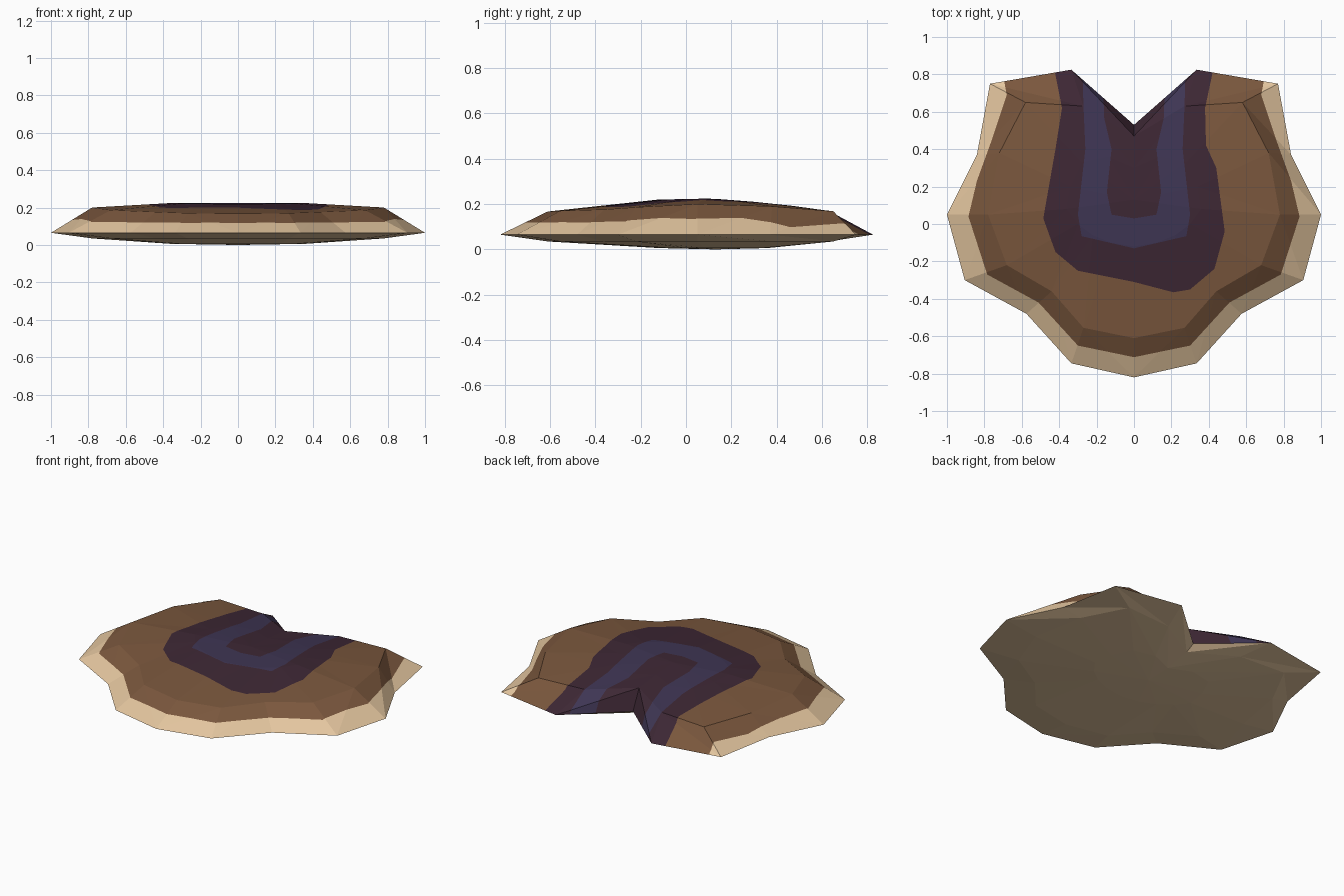
import bpy
import bmesh
from mathutils import Vector
from mathutils.bvhtree import BVHTree
from mathutils.geometry import delaunay_2d_cdt

cube = bpy.data.objects.get("Cube")
if cube:
    bpy.data.objects.remove(cube, do_unlink=True)


def make_material(name, hex_colour):
    """Flat material from a hex colour, stored as linear values."""
    linear = []
    for i in range(0, 6, 2):
        c = int(hex_colour[i:i + 2], 16) / 255
        linear.append(c / 12.92 if c < 0.04 else ((c + 0.055) / 1.055) ** 2.4)
    mat = bpy.data.materials.new(name)
    mat.use_nodes = True
    mat.diffuse_color = (*linear, 1)
    bsdf = mat.node_tree.nodes["Principled BSDF"]
    bsdf.inputs["Base Color"].default_value = (*linear, 1)
    bsdf.inputs["Roughness"].default_value = 0.9
    return mat


materials = [
    make_material("pale tan", "E4C69F"),
    make_material("warm brown", "7A573D"),
    make_material("dark plum", "3D2734"),
    make_material("dusky blue", "3E3553"),
]
TAN, BROWN, PLUM, BLUE = range(4)


def mirrored(half):
    """Close a half ring (front to back on +x) by mirroring it in x."""
    return half + [(-p[0], *p[1:]) for p in reversed(half[1:-1])]


def mirrored_open(half):
    """Close a half loop whose last point is off the centre line."""
    return half + [(-p[0], *p[1:]) for p in reversed(half[1:])]


# Body rings: thin outer edge, shoulder ridge, raised middle
EDGE_Z = 0.065
edge = [(x, y, EDGE_Z) for x, y in mirrored([
    (0, -.82), (.335, -.745), (.575, -.48), (.905, -.3), (1, .05),
    (.84, .37), (.77, .75), (.335, .825), (0, .53)])]
ridge = mirrored([
    (0, -.61, .167), (.27, -.555, .17), (.44, -.36, .176), (.68, -.22, .186),
    (.78, .05, .2), (.72, .38, .19), (.58, .65, .168), (.27, .63, .17),
    (0, .47, .192)])
middle = mirrored([
    (0, -.12, .22), (.12, -.1, .22), (.22, -.06, .221), (.3, 0, .222),
    (.36, .08, .224), (.34, .2, .217), (.28, .33, .207), (.14, .36, .203),
    (0, .3, .21)])


def lowered(ring, z):
    return [(x, y, z) for x, y, _ in ring]


def shell(rings, centre):
    """Points and triangles of concentric rings closed by a centre point."""
    n = len(rings[0])
    points = [Vector(p) for ring in rings for p in ring] + [Vector(centre)]
    tris = []
    for i in range(n):
        j = (i + 1) % n
        for r in range(len(rings) - 1):
            a, b, c, d = r * n + i, r * n + j, (r + 1) * n + j, (r + 1) * n + i
            # Keep the diagonals symmetric left to right
            if i < n // 2:
                tris += [(a, b, c), (a, c, d)]
            else:
                tris += [(a, b, d), (b, c, d)]
        k = (len(rings) - 1) * n
        tris.append((k + i, k + j, len(points) - 1))
    return points, tris


# Nested colour areas in plan, each painted over the one before
brown_area = mirrored_open([
    (0, -.712), (.3, -.65), (.51, -.42), (.785, -.27), (.885, .04),
    (.84, .23), (.76, .45), (.72, .57), (.68, .69), (.73, .95)])
plum_area = [
    (0, -.31), (.21, -.365), (.3, -.35), (.43, -.24), (.485, -.04),
    (.44, .3), (.385, .42), (.38, .62), (.45, .95),
    (-.45, .95), (-.385, .62), (-.42, .4), (-.485, .03), (-.42, -.15),
    (-.3, -.25)]
blue_area = mirrored_open([
    (0, -.13), (.28, -.065), (.3, .05), (.26, .4), (.27, .63), (.28, .95)])
core_area = mirrored_open([
    (0, .03), (.12, .05), (.145, .17), (.12, .4), (.16, .57), (.17, .95)])
areas = [(brown_area, BROWN), (plum_area, PLUM),
         (blue_area, BLUE), (core_area, PLUM)]


def inside(p, loop):
    """Even-odd test of a plan point against a closed loop."""
    hit = False
    for (ax, ay), (bx, by) in zip(loop, loop[1:] + loop[:1]):
        if (ay > p.y) != (by > p.y):
            if p.x < ax + (p.y - ay) * (bx - ax) / (by - ay):
                hit = not hit
    return hit


bm = bmesh.new()

# Upper skin: split along the colour borders and lifted onto the shell
points, tris = shell([edge, ridge, middle], (0, .13, .223))
surface = BVHTree.FromPolygons(points, tris)
plan = [p.to_2d() for p in points]
links = [(t[i], t[(i + 1) % 3]) for t in tris for i in range(3)]
for loop, _ in areas:
    first, count = len(plan), len(loop)
    plan += [Vector(p) for p in loop]
    links += [(first + i, first + (i + 1) % count) for i in range(count)]
flat, _, cells, *_ = delaunay_2d_cdt(plan, links, [], 0, 1e-5)

DOWN = Vector((0, 0, -1))


def lift(p):
    hit = surface.ray_cast(Vector((p.x, p.y, 1)), DOWN)[0]
    if hit is None:
        hit = surface.find_nearest(Vector((p.x, p.y, EDGE_Z)))[0]
    return Vector((p.x, p.y, hit.z))


verts = [bm.verts.new(lift(p)) for p in flat]
for cell in cells:
    mid = sum((flat[i] for i in cell), Vector((0, 0))) / len(cell)
    if surface.ray_cast(Vector((mid.x, mid.y, 1)), DOWN)[0] is None:
        continue
    face = bm.faces.new([verts[i] for i in cell])
    face.material_index = TAN
    for loop, colour in areas:
        if inside(mid, loop):
            face.material_index = colour
bmesh.ops.delete(bm, geom=[v for v in bm.verts if not v.link_faces],
                 context="VERTS")

# Underside: the same rings as a shallow keel
points, tris = shell([edge, lowered(ridge, .035), lowered(middle, .006)],
                     (0, .13, 0))
verts = [bm.verts.new(p) for p in points]
for tri in tris:
    face = bm.faces.new([verts[i] for i in reversed(tri)])
    face.material_index = TAN

bmesh.ops.remove_doubles(bm, verts=bm.verts, dist=1e-4)

mesh = bpy.data.meshes.new("scalloped_shell_plate")
bm.to_mesh(mesh)
bm.free()
for mat in materials:
    mesh.materials.append(mat)
plate = bpy.data.objects.new("scalloped_shell_plate", mesh)
bpy.context.collection.objects.link(plate)
